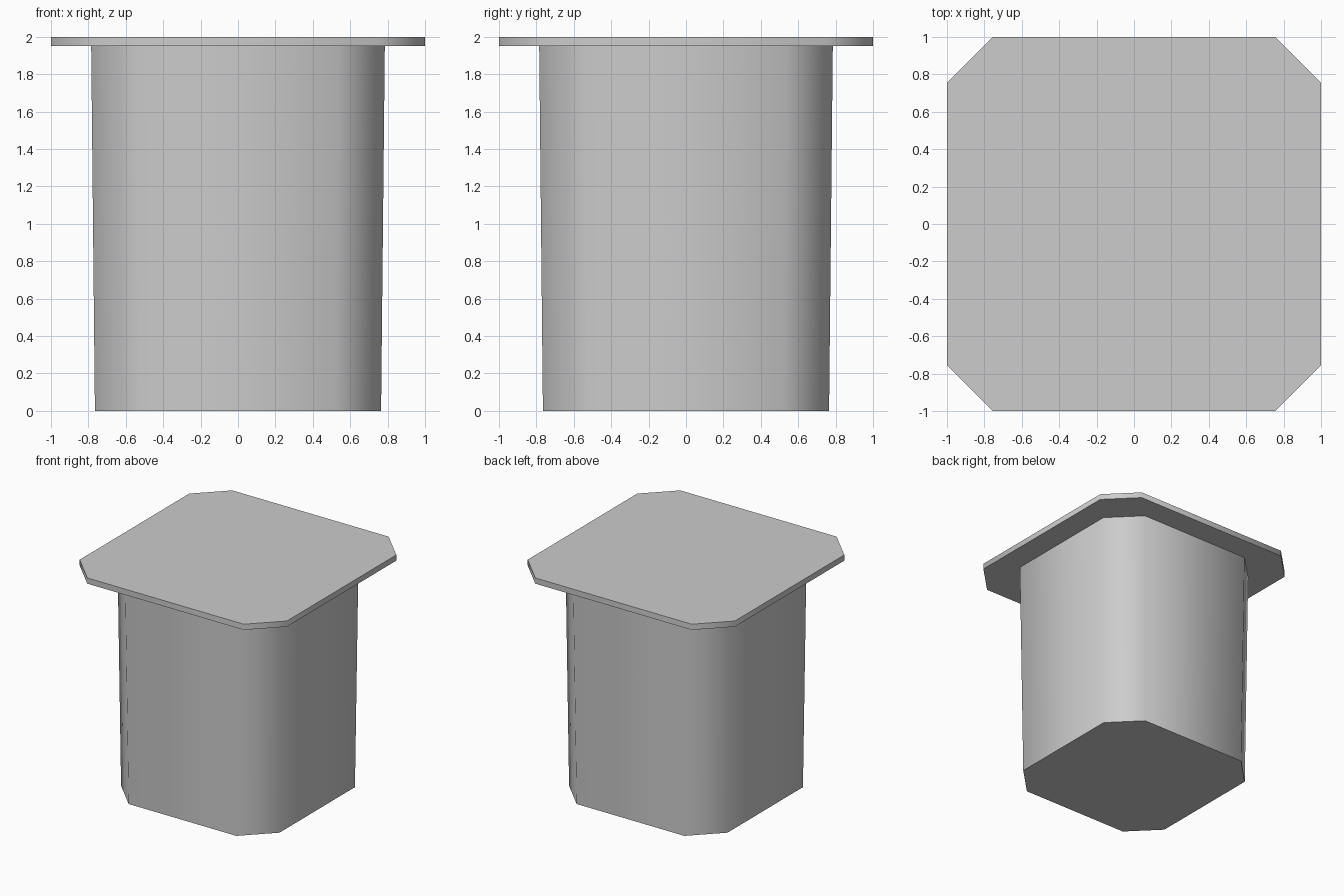
import bpy
import bmesh
import math

if "Cube" in bpy.data.objects:
    bpy.data.objects.remove(bpy.data.objects["Cube"], do_unlink=True)

CHAMFER = 0.245

grey = bpy.data.materials.new("light_grey")
grey.use_nodes = True
colour = (0.604, 0.604, 0.604, 1)
grey.diffuse_color = colour
grey.node_tree.nodes["Principled BSDF"].inputs["Base Color"].default_value = colour


def outline(half):
    """Square with cut corners, counter-clockwise."""
    c = half - CHAMFER
    points = []
    for turn in range(4):
        a = turn * math.pi / 2
        for x, y in ((half, -c), (half, c)):
            points.append((x * math.cos(a) - y * math.sin(a),
                           x * math.sin(a) + y * math.cos(a)))
    return points


def chamfered_block(name, bottom_half, top_half, z0, z1):
    """Closed block lofted between two cut-corner squares."""
    bm = bmesh.new()
    low = [bm.verts.new((x, y, z0)) for x, y in outline(bottom_half)]
    high = [bm.verts.new((x, y, z1)) for x, y in outline(top_half)]
    bm.faces.new(low[::-1])
    bm.faces.new(high)
    for i in range(len(low)):
        j = (i + 1) % len(low)
        bm.faces.new((low[i], low[j], high[j], high[i]))
    mesh = bpy.data.meshes.new(name)
    bm.to_mesh(mesh)
    bm.free()
    mesh.materials.append(grey)
    obj = bpy.data.objects.new(name, mesh)
    bpy.context.collection.objects.link(obj)

    # Sides blend around the corners, caps stay crisp
    bpy.ops.object.select_all(action="DESELECT")
    obj.select_set(True)
    bpy.context.view_layer.objects.active = obj
    bpy.ops.object.shade_smooth_by_angle(angle=math.radians(60))


# Tapered body, sunk slightly into the lid
chamfered_block("body", 0.765, 0.785, 0, 1.96)

# Thin overhanging lid
chamfered_block("lid", 1, 1, 1.95, 2)
